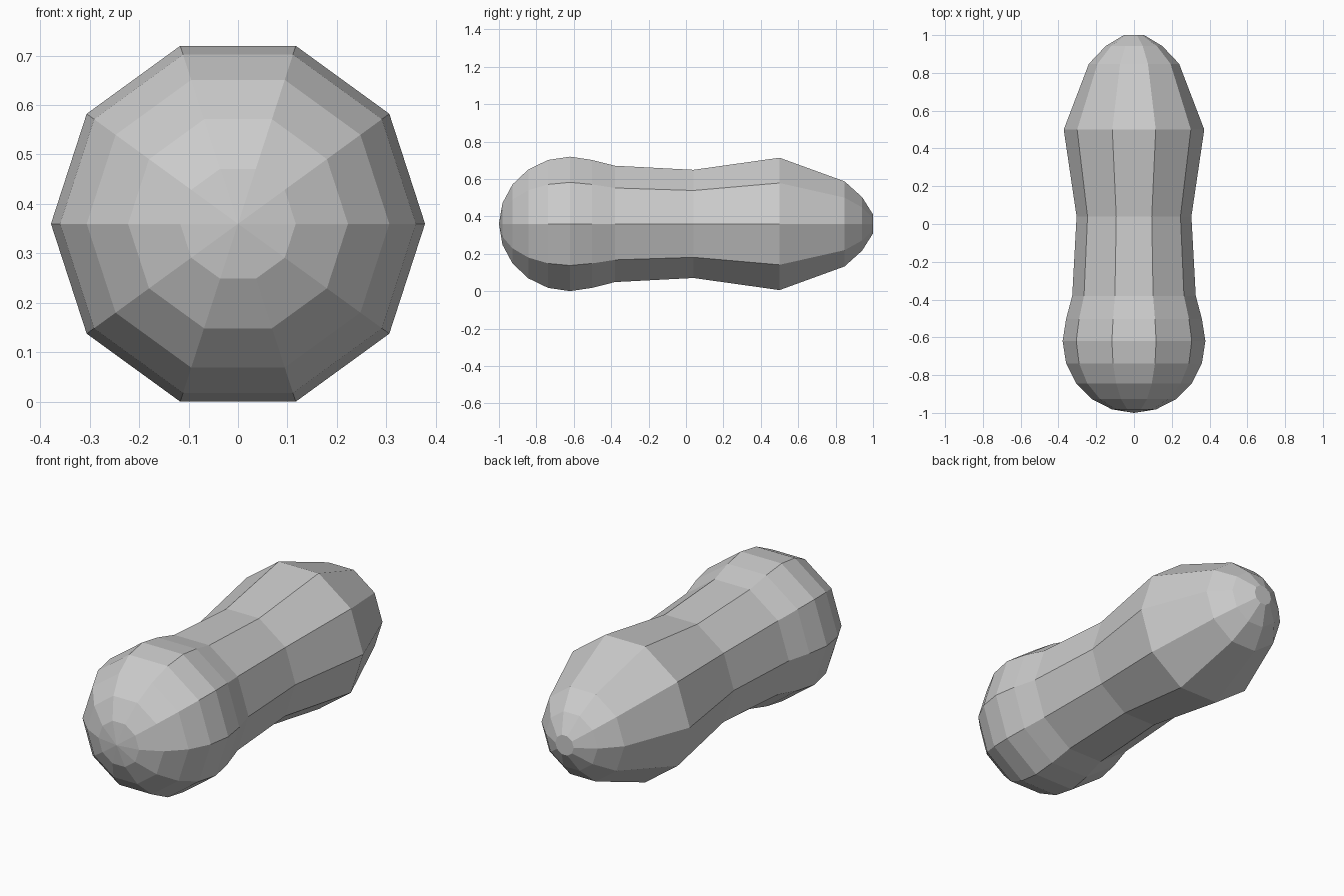
import bpy, bmesh, math

if "Cube" in bpy.data.objects:
    bpy.data.objects.remove(bpy.data.objects["Cube"])

SIDES = 10
CENTRE_Z = 0.36
BALL_R, BALL_Y = 0.378, -0.62

# Profile along y as (y, radius): rounded front end, waist, tapered back end
profile = []
for i in range(1, 7):
    a = math.radians(18 * i)
    profile.append((BALL_Y - (1.0 + BALL_Y) * math.cos(a), BALL_R * math.sin(a)))
profile += [(-0.38, 0.327), (0.04, 0.304), (0.50, 0.372),
            (0.848, 0.239), (0.942, 0.150), (1.0, 0.053)]

bm = bmesh.new()
rings = []
for y, r in profile:
    rings.append([bm.verts.new((r * math.cos(2 * math.pi * k / SIDES), y,
                                CENTRE_Z + r * math.sin(2 * math.pi * k / SIDES)))
                  for k in range(SIDES)])

# Skin between neighbouring rings
for a, b in zip(rings, rings[1:]):
    for k in range(SIDES):
        n = (k + 1) % SIDES
        bm.faces.new((a[k], a[n], b[n], b[k]))

# Front pole fan and flat back cap
pole = bm.verts.new((0, -1.0, CENTRE_Z))
for k in range(SIDES):
    bm.faces.new((pole, rings[0][(k + 1) % SIDES], rings[0][k]))
bm.faces.new(rings[-1])
bmesh.ops.recalc_face_normals(bm, faces=bm.faces)

mesh = bpy.data.meshes.new("waisted_body")
bm.to_mesh(mesh)
bm.free()
bpy.context.collection.objects.link(bpy.data.objects.new("waisted_body", mesh))
